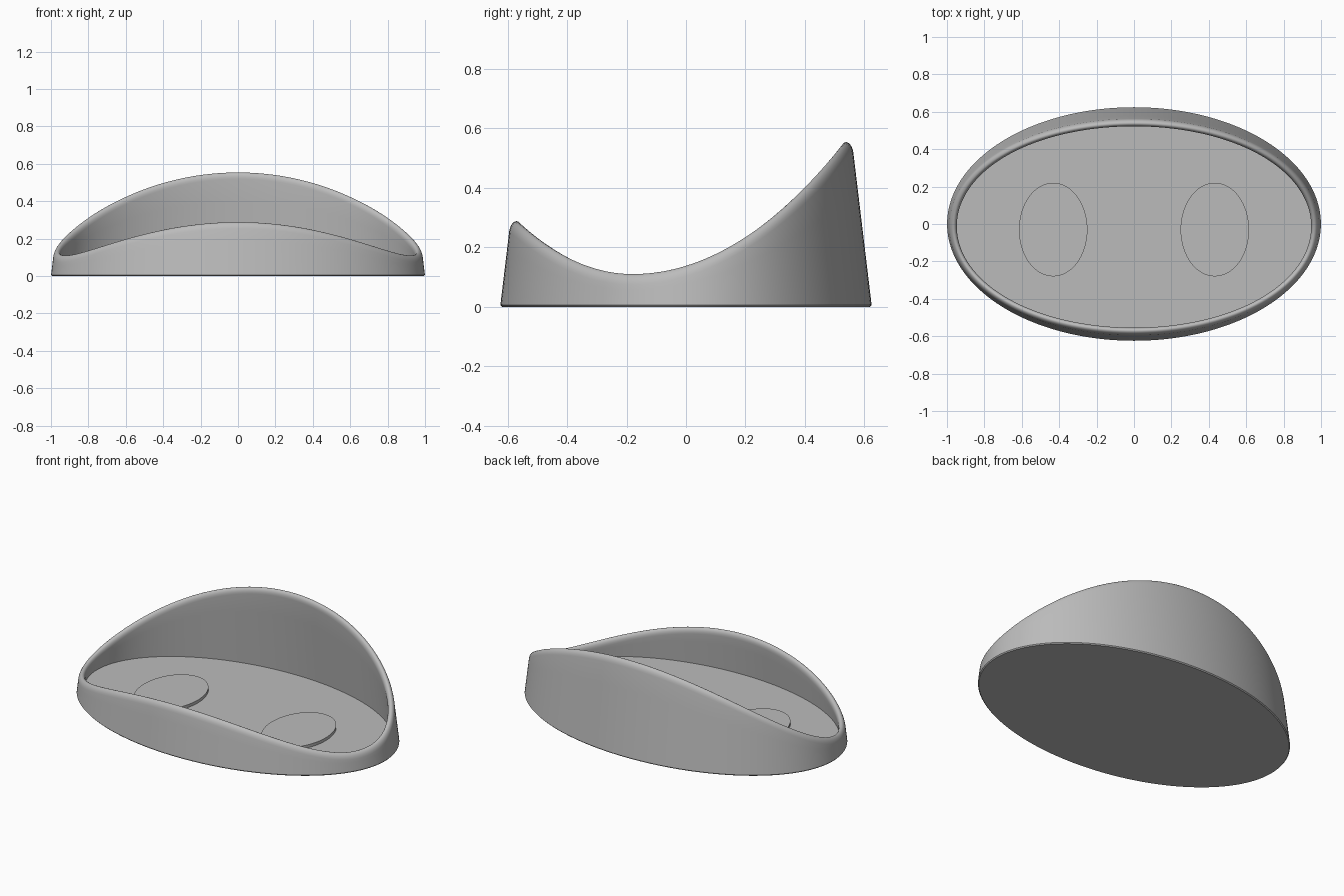
import bpy, bmesh
from math import sin, cos, pi, radians

cube = bpy.data.objects.get("Cube")
if cube:
    bpy.data.objects.remove(cube)

SEGMENTS = 160
HALF_X, HALF_Y = 1.0, 0.625
LEAN = 0.12        # inward lean of the wall per unit height
WALL = 0.04        # wall thickness
ROUND = 0.035      # height of the rounded lip
FLOOR = 0.035

grey = bpy.data.materials.new("light grey")
grey.use_nodes = True
colour = (0.5, 0.5, 0.5, 1)
grey.diffuse_color = colour
grey.node_tree.nodes["Principled BSDF"].inputs["Base Color"].default_value = colour


def rim_height(y):
    """Saddle-shaped rim: low at the sides, high at the back."""
    d = y + 0.18
    return 0.11 + (0.86 if d > 0 else 1.17) * d * d


def rim_at(t):
    z = 0.1
    for _ in range(12):
        z = rim_height((HALF_Y - WALL / 2 - LEAN * z) * sin(t))
    return z


def section(t):
    """Wall cross-section as (inset, height), from outer foot to inner floor."""
    top = rim_at(t) - ROUND
    pts = [(0.006, 0), (0, 0.006)]
    pts += [(0, 0.006 + (top - 0.006) * i / 4) for i in range(1, 4)]
    for i in range(11):
        a = pi * i / 10
        pts.append((WALL / 2 * (1 - cos(a)), top + ROUND * sin(a)))
    pts += [(WALL, top + (FLOOR - top) * i / 4) for i in range(1, 5)]
    return [(inset + LEAN * z, z) for inset, z in pts]


def finish(obj):
    obj.data.materials.append(grey)
    bpy.ops.object.select_all(action="DESELECT")
    obj.select_set(True)
    bpy.context.view_layer.objects.active = obj
    bpy.ops.object.shade_smooth_by_angle(angle=radians(35))


# Tray: wall, rounded lip, floor and underside in one closed shell
bm = bmesh.new()
columns = []
for s in range(SEGMENTS):
    t = 2 * pi * s / SEGMENTS
    columns.append([bm.verts.new(((HALF_X - d) * cos(t), (HALF_Y - d) * sin(t), z))
                    for d, z in section(t)])
for s in range(SEGMENTS):
    a, b = columns[s], columns[(s + 1) % SEGMENTS]
    for i in range(len(a) - 1):
        bm.faces.new((a[i], b[i], b[i + 1], a[i + 1]))
bm.faces.new([c[-1] for c in columns])
bm.faces.new([c[0] for c in reversed(columns)])
bmesh.ops.recalc_face_normals(bm, faces=bm.faces)
mesh = bpy.data.meshes.new("tray")
bm.to_mesh(mesh)
bm.free()
tray = bpy.data.objects.new("tray", mesh)
bpy.context.collection.objects.link(tray)
finish(tray)

# Two low oval pads on the floor
for side, name in ((1, "left_pad"), (-1, "right_pad")):
    bpy.ops.mesh.primitive_cylinder_add(vertices=64, radius=1, depth=1,
                                        location=(side * 0.432, -0.03, FLOOR + 0.003))
    pad = bpy.context.object
    pad.name = name
    pad.scale = (0.183, 0.25, 0.03)
    bpy.ops.object.transform_apply(location=False, rotation=False, scale=True)
    finish(pad)
